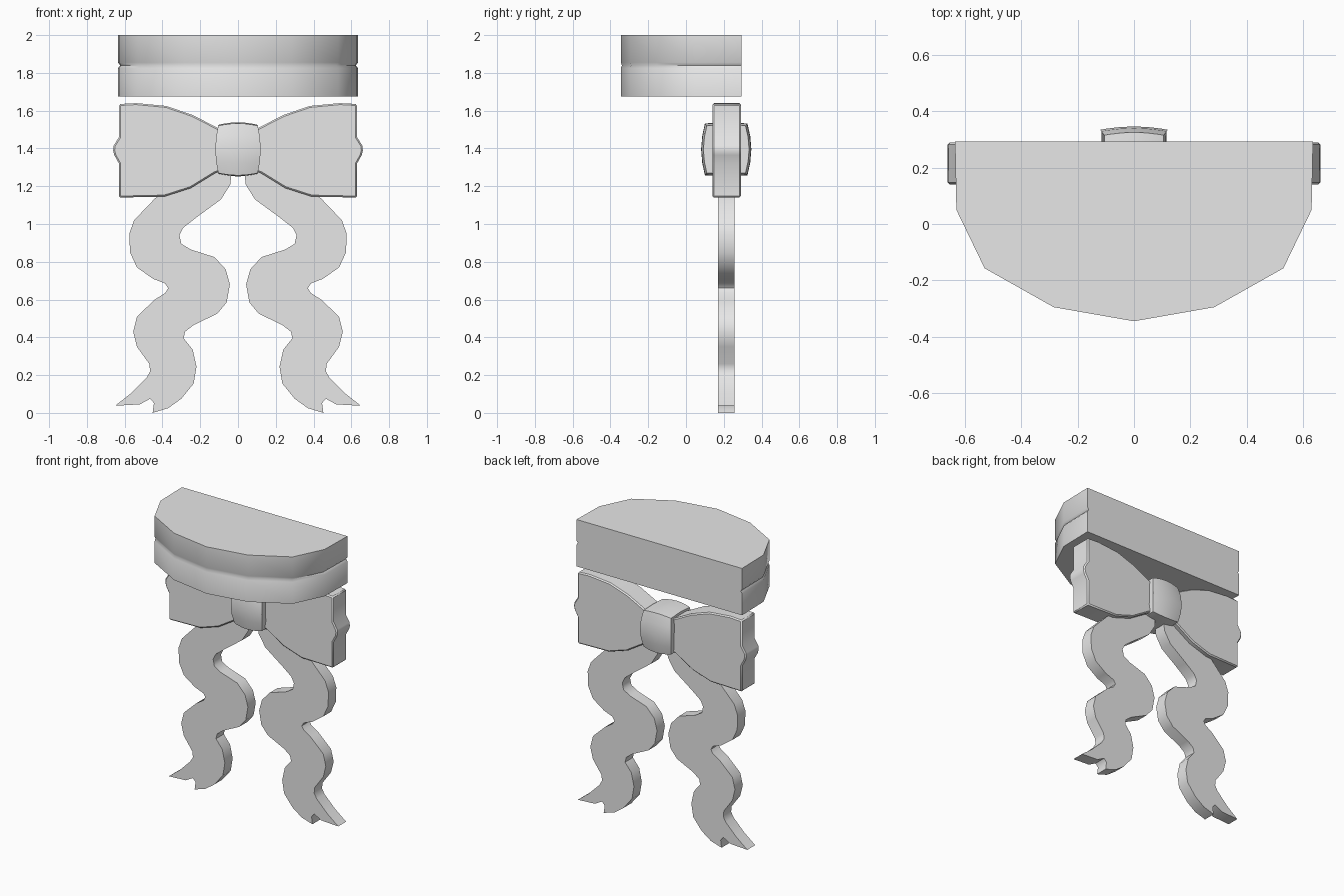
import bpy, bmesh, math

mat = bpy.data.materials.new("plain light grey")
mat.diffuse_color = (0.8, 0.8, 0.8, 1)


def finish(name, bm, angle=45, bevel=0):
    bmesh.ops.recalc_face_normals(bm, faces=bm.faces[:])
    me = bpy.data.meshes.new(name)
    bm.to_mesh(me)
    bm.free()
    me.materials.append(mat)
    ob = bpy.data.objects.new(name, me)
    bpy.context.collection.objects.link(ob)
    bpy.ops.object.select_all(action='DESELECT')
    ob.select_set(True)
    bpy.context.view_layer.objects.active = ob
    bpy.ops.object.shade_smooth_by_angle(angle=math.radians(angle))
    if bevel:
        m = ob.modifiers.new("soft_edge", 'BEVEL')
        m.width = bevel
        m.segments = 1
        m.limit_method = 'ANGLE'
        m.angle_limit = math.radians(60)
    return ob


def loft(name, rings, angle=45, bevel=0):
    """Skin a stack of closed rings and cap both ends."""
    bm = bmesh.new()
    vs = [[bm.verts.new(p) for p in r] for r in rings]
    n = len(vs[0])
    for a, b in zip(vs, vs[1:]):
        for i in range(n):
            j = (i + 1) % n
            bm.faces.new((a[i], a[j], b[j], b[i]))
    bm.faces.new(vs[0])
    bm.faces.new(vs[-1])
    return finish(name, bm, angle, bevel)


def mirrored_plates(name, outline, y0, y1, angle=45, bevel=0):
    for side, s in (("right", 1), ("left", -1)):
        loft(f"{name}_{side}",
             [[(s * x, y, z) for x, z in outline] for y in (y0, y1)], angle, bevel)


# Half-round shelf with a fine groove around the curved front
half = [(0.635, 0.293), (0.63, 0.05), (0.53, -0.157), (0.285, -0.295)]
plan = half + [(0, -0.345)] + [(-x, y) for x, y in reversed(half)]
rings = []
for z, inset in ((1.675, 0), (1.825, 0), (1.84, 0.01), (1.855, 0), (2.0, 0)):
    k = 1 - inset / 0.6
    rings.append([(x * k, y if y > 0.2 else y * k, z) for x, y in plan])
loft("shelf", rings, 50)

# Bow loops
wing = [(0.0, 1.47), (0.11, 1.51), (0.24, 1.577), (0.38, 1.625), (0.54, 1.64),
        (0.63, 1.635), (0.63, 1.46), (0.658, 1.415), (0.661, 1.39), (0.655, 1.365),
        (0.63, 1.32), (0.63, 1.14), (0.39, 1.145), (0.25, 1.19), (0.12, 1.27),
        (0.0, 1.31)]
mirrored_plates("bow_loop", wing, 0.14, 0.29, 40, 0.008)

# Bulging centre knot, lofted across the width
section = [(0.10, -0.125), (0.086, -0.065), (0.08, 0), (0.086, 0.065), (0.10, 0.125),
           (0.21, 0.13), (0.325, 0.125), (0.34, 0.065), (0.346, 0), (0.34, -0.065),
           (0.325, -0.125), (0.21, -0.13)]
rings = []
for t in (-1, -0.8, -0.4, 0, 0.4, 0.8, 1):
    ring = []
    for y, dz in section:
        w = 0.12 - 0.015 * (dz / 0.125) ** 2
        yk = 1 - 0.09 * t * t
        ring.append((t * w, 0.213 + (y - 0.213) * yk, 1.395 + dz * (1.1 - 0.1 * t * t)))
    rings.append(ring)
loft("knot", rings, 50)

# Wavy ribbon tails with forked ends
tail = [(0.03, 1.35), (0.04, 1.21), (0.09, 1.13), (0.22, 1.035), (0.29, 0.98),
        (0.31, 0.94), (0.30, 0.895), (0.25, 0.865), (0.125, 0.825), (0.065, 0.76),
        (0.043, 0.68), (0.06, 0.585), (0.11, 0.525), (0.235, 0.465), (0.28, 0.43),
        (0.288, 0.395), (0.24, 0.335), (0.22, 0.245), (0.235, 0.155), (0.30, 0.075),
        (0.37, 0.025), (0.452, 0.0), (0.445, 0.052), (0.465, 0.075), (0.52, 0.045),
        (0.65, 0.038), (0.565, 0.105), (0.485, 0.185), (0.465, 0.22), (0.47, 0.26),
        (0.535, 0.35), (0.555, 0.43), (0.535, 0.51), (0.44, 0.60), (0.385, 0.635),
        (0.37, 0.66), (0.385, 0.685), (0.45, 0.71), (0.535, 0.77), (0.572, 0.85),
        (0.575, 0.95), (0.55, 1.02), (0.44, 1.135), (0.28, 1.25), (0.12, 1.35)]
mirrored_plates("ribbon_tail", tail, 0.17, 0.256, 50)
